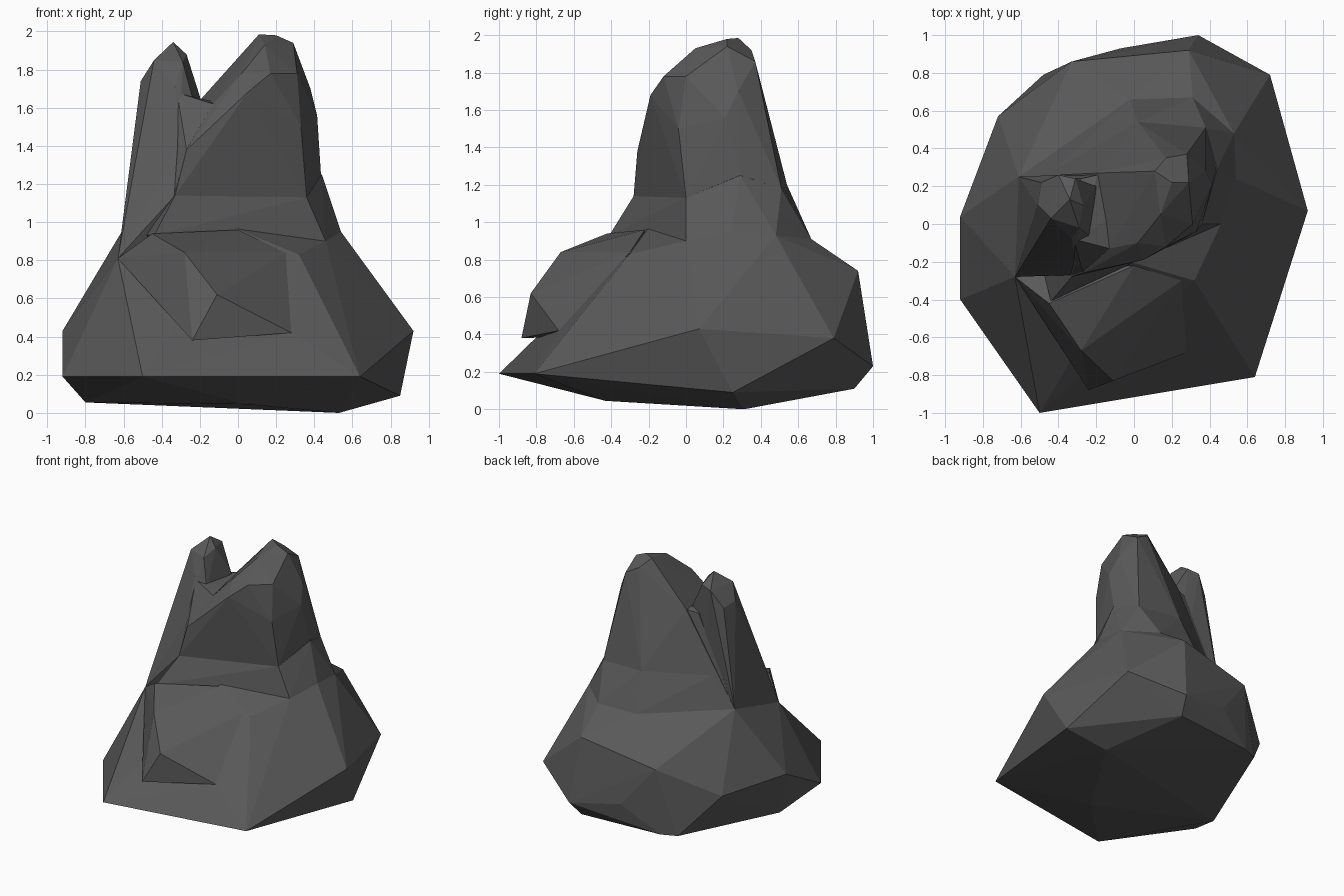
import bpy, bmesh


def hull(name, pts):
    """Faceted convex boulder around a few corner points."""
    bm = bmesh.new()
    for p in pts:
        bm.verts.new(p)
    res = bmesh.ops.convex_hull(bm, input=bm.verts[:])
    junk = {g for g in res["geom_interior"] + res["geom_unused"]
            if isinstance(g, bmesh.types.BMVert)}
    bmesh.ops.delete(bm, geom=list(junk), context='VERTS')
    bmesh.ops.recalc_face_normals(bm, faces=bm.faces[:])
    me = bpy.data.meshes.new(name)
    bm.to_mesh(me)
    bm.free()
    ob = bpy.data.objects.new(name, me)
    bpy.context.collection.objects.link(ob)
    return ob


# Broad base with a shallow belly and a sloping shoulder
rock = hull("rock", [
    (-.8, -.05, .055), (.05, -.43, .045), (.53, .31, .0), (.85, .25, .09), (.3, .9, .11),
    (-.5, -1, .19), (.64, -.81, .19), (.92, .07, .43), (.72, .79, .38), (.34, 1, .23),
    (-.07, .93, .3), (-.48, .79, .1), (-.36, .84, .1), (-.72, .57, .4), (-.92, .04, .43),
    (-.92, -.4, .19), (.29, .92, .74), (-.33, .86, .62), (.31, .67, .91), (-.02, .66, .91),
    (.53, .48, .93), (-.61, .25, .95), (-.63, -.28, .81), (-.02, -.2, .97),
    (.46, 0, .9), (.54, .24, .95), (.32, -.3, .83), (.28, -.68, .42)])

# Outcrop on the front face
outcrop = hull("front_outcrop", [
    (-.28, -.67, .84), (-.11, -.83, .62), (-.24, -.88, .38), (.28, -.68, .42),
    (-.45, -.42, .94), (-.63, -.28, .81), (0, -.22, .96), (.25, -.3, .84),
    (-.2, -.3, .4)])

# Foot of the tall peak
foot = hull("peak_foot", [
    (-.3, -.1, .5), (.3, 0, .5), (.3, .5, .5), (-.3, .4, .5),
    (-.02, .66, .91), (.31, .67, .91), (.53, .48, .93), (.54, .24, .95), (.46, 0, .9),
    (-.02, -.2, .97), (-.44, -.41, .93), (-.61, .25, .95), (-.33, -.28, 1.14),
    (.36, 0, 1.13), (.44, .29, 1.25), (.38, .51, 1.18), (.02, .54, 1.2), (-.45, .26, 1.2)])

# Tall peak
tall = hull("tall_peak", [
    (-.2, -.1, .8), (.25, .05, .8), (.3, .3, .8), (0, .4, .8),
    (-.61, .25, .95), (-.33, -.28, 1.14), (-.27, -.26, 1.38), (.36, 0, 1.13),
    (.435, .29, 1.25), (.38, .51, 1.18), (.02, .54, 1.2), (-.18, -.2, 1.44),
    (.33, -.04, 1.5), (.415, .21, 1.56), (.36, .39, 1.46), (0, -.18, 1.5),
    (.05, -.19, 1.68), (-.13, -.13, 1.62), (-.19, .27, 1.65), (.02, -.1, 1.78),
    (.17, -.12, 1.78), (.31, 0, 1.78), (.38, .28, 1.7), (.28, .37, 1.86),
    (.17, .35, 1.92), (.29, .22, 1.94), (.2, .22, 1.98), (.11, .28, 1.985),
    (.14, .05, 1.93)])

# Saddle that bridges the two peaks
saddle = hull("saddle", [
    (-.4, 0, .9), (0, 0, .9), (-.1, .2, .9), (-.58, .25, 1.0),
    (-.33, -.27, 1.16), (-.27, -.255, 1.38), (-.31, -.21, 1.4),
    (-.18, -.19, 1.44), (0, -.1, 1.5), (-.13, -.13, 1.62), (-.32, -.08, 1.68),
    (-.28, .24, 1.63), (-.19, .26, 1.645), (0, .1, 1.6)])

# Short peak
short = hull("short_peak", [
    (-.4, -.1, .5), (-.2, .2, .5), (-.5, .2, .5),
    (-.61, .25, .95), (-.63, -.28, .81), (-.33, -.27, 1.14), (-.25, .2, 1.2),
    (-.31, -.2, 1.4), (-.33, -.08, 1.71), (-.23, -.07, 1.62), (-.2, .2, 1.66),
    (-.51, .1, 1.74), (-.49, .22, 1.72), (-.44, .03, 1.85), (-.4, .26, 1.85),
    (-.29, -.02, 1.84), (-.27, .1, 1.88), (-.34, .13, 1.945), (-.31, .24, 1.87)])

# Fuse everything into one rock
parts = (outcrop, foot, tall, saddle, short)
for part in parts:
    m = rock.modifiers.new("fuse_" + part.name, 'BOOLEAN')
    m.operation, m.solver, m.object = 'UNION', 'EXACT', part
dg = bpy.context.evaluated_depsgraph_get()
fused = bpy.data.meshes.new_from_object(rock.evaluated_get(dg))
rock.modifiers.clear()
rock.data = fused
for part in parts:
    bpy.data.objects.remove(part)

# Dark stone
stone = bpy.data.materials.new("stone")
stone.diffuse_color = (.1, .1, .1, 1)
rock.data.materials.clear()
rock.data.materials.append(stone)
